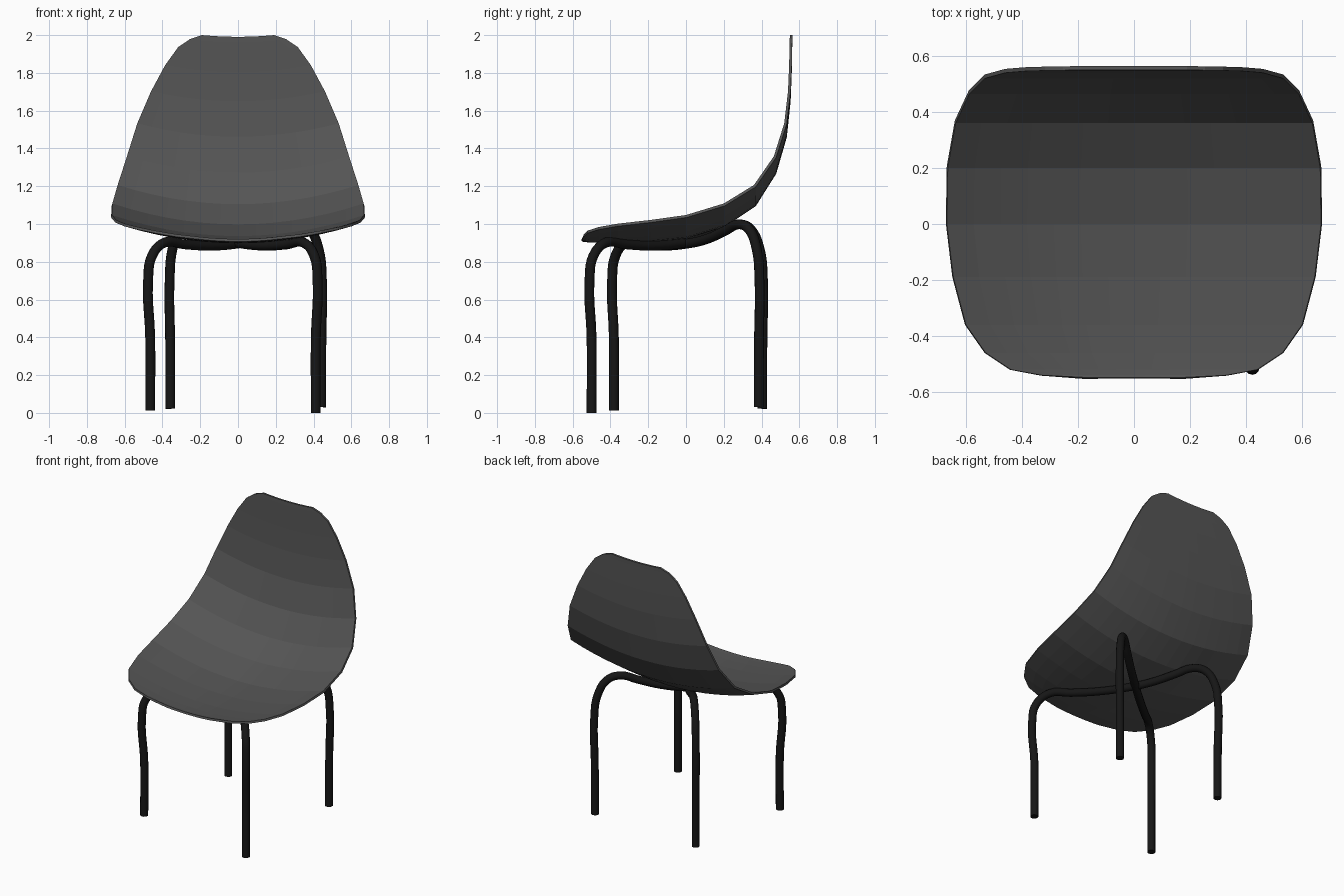
import bpy, bmesh
from mathutils import Vector

if "Cube" in bpy.data.objects:
    bpy.data.objects.remove(bpy.data.objects["Cube"])


def material(name, value):
    m = bpy.data.materials.new(name)
    m.diffuse_color = (value, value, value, 1)
    m.use_nodes = True
    m.node_tree.nodes["Principled BSDF"].inputs["Base Color"].default_value = m.diffuse_color
    return m


shell_mat = material("dark_grey", 0.09)
leg_mat = material("black", 0.008)

# Seat shell: rows of (y, centre height, half width) from front lip to top of back
ROWS = [(-.548, .921, .17), (-.54, .919, .33), (-.52, .917, .44), (-.46, .914, .53),
        (-.36, .912, .60), (-.19, .917, .645), (0, .936, .668), (.20, .998, .665),
        (.36, 1.105, .637), (.465, 1.272, .588), (.52, 1.462, .533), (.54, 1.65, .46),
        (.546, 1.803, .386), (.548, 1.911, .317), (.549, 1.963, .254), (.55, 1.991, .19)]
COLS = 14
CURVE = 0.25  # sideways upward curl, z += CURVE * x^2

bm = bmesh.new()
grid = []
for y, z, w in ROWS:
    xs = [w * (2 * i / COLS - 1) for i in range(COLS + 1)]
    grid.append([bm.verts.new((x, y, z + CURVE * x * x)) for x in xs])
for a, b in zip(grid, grid[1:]):
    for i in range(COLS):
        bm.faces.new((a[i], a[i + 1], b[i + 1], b[i]))
bm.normal_update()
mesh = bpy.data.meshes.new("seat_shell")
bm.to_mesh(mesh)
bm.free()
seat = bpy.data.objects.new("seat_shell", mesh)
bpy.context.collection.objects.link(seat)
seat.data.materials.append(shell_mat)
solid = seat.modifiers.new("thickness", 'SOLIDIFY')
solid.thickness = 0.014
solid.offset = -1

# Leg path: (fraction along the floor diagonal, height)
PATH = [(0, .4), (-.012, .70), (.01, .83), (.085, .902), (.2, .892), (.34, .885),
        (.5, .895), (.64, .92), (.77, .965), (.86, .998), (.93, .975),
        (.985, .87), (1.005, .70), (1.002, .4)]


def leg_tube(name, front, back):
    f, b = Vector(front), Vector(back)
    pts = [f]
    for s, z in PATH:
        p = f.lerp(b, s)
        p.z = z
        pts.append(p)
    pts.append(b)
    cu = bpy.data.curves.new(name, 'CURVE')
    cu.dimensions = '3D'
    cu.bevel_depth = 0.026
    cu.bevel_resolution = 4
    cu.resolution_u = 5
    cu.use_fill_caps = True
    sp = cu.splines.new('BEZIER')
    sp.bezier_points.add(len(pts) - 1)
    for bp, p in zip(sp.bezier_points, pts):
        bp.co = p
        bp.handle_left_type = bp.handle_right_type = 'AUTO'
    ob = bpy.data.objects.new(name, cu)
    bpy.context.collection.objects.link(ob)
    cu.materials.append(leg_mat)


# Two bent tubes crossing under the seat, each making a front and a back leg
leg_tube("leg_tube_right_front", (.412, -.50, 0), (-.358, .403, .022))
leg_tube("leg_tube_left_front", (-.465, -.382, .012), (.44, .385, .03))
